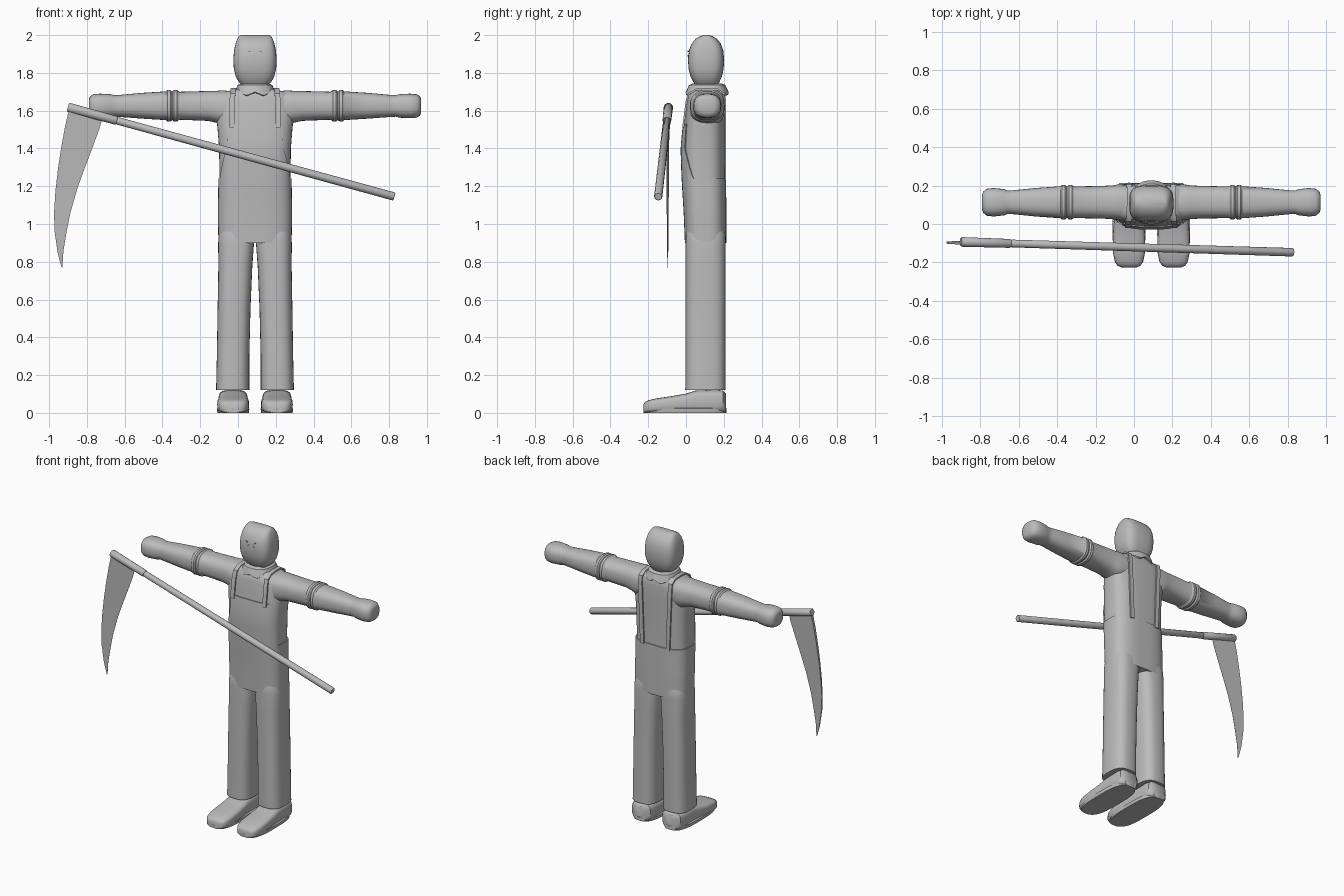
import bpy, bmesh, math
from mathutils import Vector

if "Cube" in bpy.data.objects:
    bpy.data.objects.remove(bpy.data.objects["Cube"])

CX, CY = 0.09, 0.105        # body axis

grey = bpy.data.materials.new("plain grey")
grey.diffuse_color = (0.5, 0.5, 0.5, 1)
grey.use_nodes = True
grey.node_tree.nodes["Principled BSDF"].inputs["Base Color"].default_value = grey.diffuse_color


def make(name, verts, faces, angle=40):
    me = bpy.data.meshes.new(name)
    me.from_pydata([tuple(v) for v in verts], [], faces)
    bm = bmesh.new()
    bm.from_mesh(me)
    bmesh.ops.recalc_face_normals(bm, faces=bm.faces)
    bm.to_mesh(me)
    bm.free()
    ob = bpy.data.objects.new(name, me)
    bpy.context.collection.objects.link(ob)
    me.materials.append(grey)
    bpy.ops.object.select_all(action='DESELECT')
    ob.select_set(True)
    bpy.context.view_layer.objects.active = ob
    bpy.ops.object.shade_smooth_by_angle(angle=math.radians(angle))
    return ob


def oval(i, n, a, b, p):
    """Point i of n on a rounded box outline of half sizes a, b."""
    t = 2 * math.pi * i / n
    c, s = math.cos(t), math.sin(t)
    return (a * math.copysign(abs(c) ** (2 / p), c),
            b * math.copysign(abs(s) ** (2 / p), s))


def skin(name, rings, caps=True, angle=40):
    n = len(rings[0])
    verts = [v for r in rings for v in r]
    faces = [(k * n + i, k * n + (i + 1) % n, (k + 1) * n + (i + 1) % n, (k + 1) * n + i)
             for k in range(len(rings) - 1) for i in range(n)]
    if caps:
        faces += [tuple(range(n)), tuple(range(len(verts) - n, len(verts)))]
    return make(name, verts, faces, angle)


def stack(name, rows, n=32, p=2.8, angle=40):
    """Rows of (z, x centre, x half, y front, y back)."""
    rings = []
    for z, cx, rx, y0, y1 in rows:
        pts = [oval(i, n, rx, (y1 - y0) / 2, p) for i in range(n)]
        rings.append([(cx + a, (y0 + y1) / 2 + b, z) for a, b in pts])
    return skin(name, rings, angle=angle)


# torso: (z, x half, y front, y back)
TORSO = [(0.90, .188, .000, .208), (1.05, .190, -.006, .208), (1.25, .188, -.018, .206),
         (1.40, .190, -.023, .206), (1.50, .198, -.014, .206), (1.58, .206, -.002, .206),
         (1.65, .200, .006, .206), (1.69, .175, .015, .200), (1.715, .11, .035, .185)]


def torso_at(z):
    for a, b in zip(TORSO, TORSO[1:]):
        if z <= b[0]:
            f = max(0, (z - a[0]) / (b[0] - a[0]))
            return [u + f * (v - u) for u, v in zip(a, b)][1:]
    return TORSO[-1][1:]


stack("shirt_torso", [(z, CX, rx, a, b) for z, rx, a, b in TORSO], n=48, p=3)


# overalls top: shell over the torso whose upper edge forms bib, sides and waist
def top_edge(x, y):
    if y < 0.04:
        if abs(x) < 0.142:
            return 1.53
        return 1.24 + 0.26 * ((0.04 - y) / 0.06) ** 1.3
    return 1.24


N, ROWS = 96, 14
shell = []
for k in range(ROWS + 1):
    ring = []
    for i in range(N):
        x0, b0 = oval(i, N, .19, .115, 3)
        z = 0.9 + (min(1.53, top_edge(x0, 0.093 + b0)) - 0.9) * k / ROWS
        rx, y0, y1 = torso_at(z)
        a, b = oval(i, N, rx + .006, (y1 - y0) / 2 + .006, 3)
        ring.append((CX + a, (y0 + y1) / 2 + b, z))
    shell.append(ring)
inner = [(CX + (x - CX) * .96, CY + (y - CY) * .95, z) for x, y, z in shell[-1]]
skin("overalls_top", shell + [inner], caps=False)

for side, word in ((-1, "left"), (1, "right")):
    # trouser leg
    stack(word + "_trouser_leg",
          [(z, CX + side * c, r, a, b) for z, c, r, a, b in (
              (.12, .118, .088, -.004, .210), (.30, .116, .086, -.003, .210),
              (.55, .111, .087, -.003, .210), (.78, .104, .090, -.003, .210),
              (.90, .100, .095, -.003, .210), (.95, .098, .092, .000, .209),
              (.99, .096, .080, .012, .195))])
    # shoe, built heel to toe
    rings = []
    for y, w, h in ((-.225, .040, .045), (-.217, .060, .058), (-.195, .074, .068),
                    (-.15, .083, .078), (-.08, .084, .088), (0, .080, .102), (.05, .077, .118),
                    (.16, .077, .122), (.195, .070, .118), (.212, .048, .100)):
        pts = [oval(i, 28, w, h / 2, 3.6) for i in range(28)]
        rings.append([(CX + side * .116 + a, y, h / 2 + b) for a, b in pts])
    skin(word + "_shoe", rings)
    stack(word + "_shoe_sole", [(z, CX + side * .116, r, a, .215) for z, r, a in (
        (0, .083, -.222), (.022, .086, -.226), (.026, .080, -.220))], p=3)

    # sleeve, rolled cuffs, wrist and hand along x: (distance, z, z half, y half)
    arm = [(.10, 1.618, .080, .088), (.17, 1.615, .093, .093), (.20, 1.620, .085, .088),
           (.25, 1.625, .079, .085), (.40, 1.626, .074, .082)]
    for d in (.405, .440):
        arm += [(d, 1.626, .076, .083), (d + .008, 1.626, .084, .090),
                (d + .024, 1.626, .084, .090), (d + .032, 1.626, .076, .083)]
    arm += [(.60, 1.626, .068, .074), (.72, 1.625, .058, .062), (.745, 1.625, .057, .060),
            (.765, 1.625, .062, .068), (.82, 1.625, .065, .074), (.855, 1.625, .062, .070),
            (.873, 1.625, .052, .056), (.880, 1.625, .035, .038)]
    rings = []
    for d, z, rz, ry in arm:
        pts = [oval(i, 32, ry, rz, 2.5) for i in range(32)]
        rings.append([(CX + side * d, .113 + a, z + b) for a, b in pts])
    skin(word + "_arm", rings)

    # strap over the shoulder, (x offset, y, z)
    path = [(.122, -.020, 1.51), (.122, -.011, 1.58), (.121, -.002, 1.65), (.118, .012, 1.692),
            (.115, .05, 1.716), (.113, .11, 1.720), (.113, .17, 1.716), (.114, .205, 1.692),
            (.114, .213, 1.65), (.108, .213, 1.50), (.098, .213, 1.23)]
    verts, faces = [], []
    for k, (d, y, z) in enumerate(path):
        out = Vector((0, y - CY, z - 1.5 if 2 < k < 8 else 0)).normalized() * .010
        for e in (-.014, .014):
            p = Vector((CX + side * (d + e), y, z))
            verts += [p - out, p] if e < 0 else [p, p - out]
    skin(word + "_strap", [verts[i:i + 4] for i in range(0, len(verts), 4)], angle=30)

# head: rounded block, wedge-like in profile
HEAD = [(1.70, .060, .055, .155), (1.735, .070, .050, .165), (1.75, .085, .040, .176),
        (1.78, .102, .024, .190), (1.82, .112, .014, .199), (1.87, .115, .010, .202),
        (1.92, .111, .016, .197), (1.955, .103, .030, .184), (1.98, .094, .050, .164),
        (1.995, .085, .076, .140), (2.0, .078, .094, .122)]
stack("head", [(z, CX, rx, a, b) for z, rx, a, b in HEAD], p=3.4)

# eye marks
verts, faces = [], []
for s in (-1, 1):
    for dx, dz, slope in ((.030, 1.914, .5), (.022, 1.890, -.5)):
        base = len(verts)
        for y in (.007, .03):
            for u, v in ((-1, -1), (1, -1), (1, 1), (-1, 1)):
                verts.append((CX + s * (dx + u * .005), y, dz + u * .005 * slope + v * .0015))
        faces += [tuple(base + i for i in f) for f in
                  ((0, 1, 2, 3), (4, 5, 6, 7), (0, 1, 5, 4), (1, 2, 6, 5), (2, 3, 7, 6), (3, 0, 4, 7))]
make("eye_marks", verts, faces, 10)

# collar flaring out, with notches at the front and back
M = 48
rings = []
for rx, ry, z, dip in ((.070, .075, 1.745, 0), (.092, .096, 1.735, 0),
                       (.106, .114, 1.700, 1), (.098, .106, 1.696, 1), (.070, .080, 1.715, 0)):
    ring = []
    for i in range(M):
        a, b = oval(i, M, rx, ry, 2.4)
        point = math.exp(-((abs(a) - .045) / .03) ** 2) * dip
        ring.append((CX + a, .112 + b, z - .018 * point * (abs(b) > .05)))
    rings.append(ring)
skin("shirt_collar", rings, caps=False)


# scythe handle and its socket
def rod(name, a, b, ra, rb, n=16):
    a, b = Vector(a), Vector(b)
    q = (b - a).to_track_quat('Z', 'Y')
    ends = ((a, ra * .85), (a + (b - a).normalized() * .005, ra),
            (b - (b - a).normalized() * .005, rb), (b, rb * .85))
    skin(name, [[c + q @ Vector((*oval(i, n, r, r, 2), 0)) for i in range(n)] for c, r in ends])


tip, butt = Vector((-.90, -.093, 1.618)), Vector((.828, -.147, 1.145))
joint = tip.lerp(butt, .15)
rod("scythe_socket", tip, joint, .025, .023)
rod("scythe_handle", joint, butt, .020, .022)

# scythe blade: pairs of (outer x, outer z, inner x, inner z, half thickness)
blade = [(-.893, 1.615, -.715, 1.570, .010), (-.915, 1.52, -.735, 1.50, .009),
         (-.935, 1.41, -.768, 1.41, .008), (-.952, 1.30, -.810, 1.30, .007),
         (-.966, 1.18, -.850, 1.19, .006), (-.974, 1.06, -.887, 1.06, .005),
         (-.971, .96, -.907, .96, .004), (-.955, .85, -.924, .86, .003),
         (-.936, .775, -.930, .768, .001)]
rings = [[(ox, -.097 - t, oz), (ox, -.097 + t, oz), (ix, -.0965, iz), (ix, -.0975, iz)]
         for ox, oz, ix, iz, t in blade]
skin("scythe_blade", rings, angle=25)
